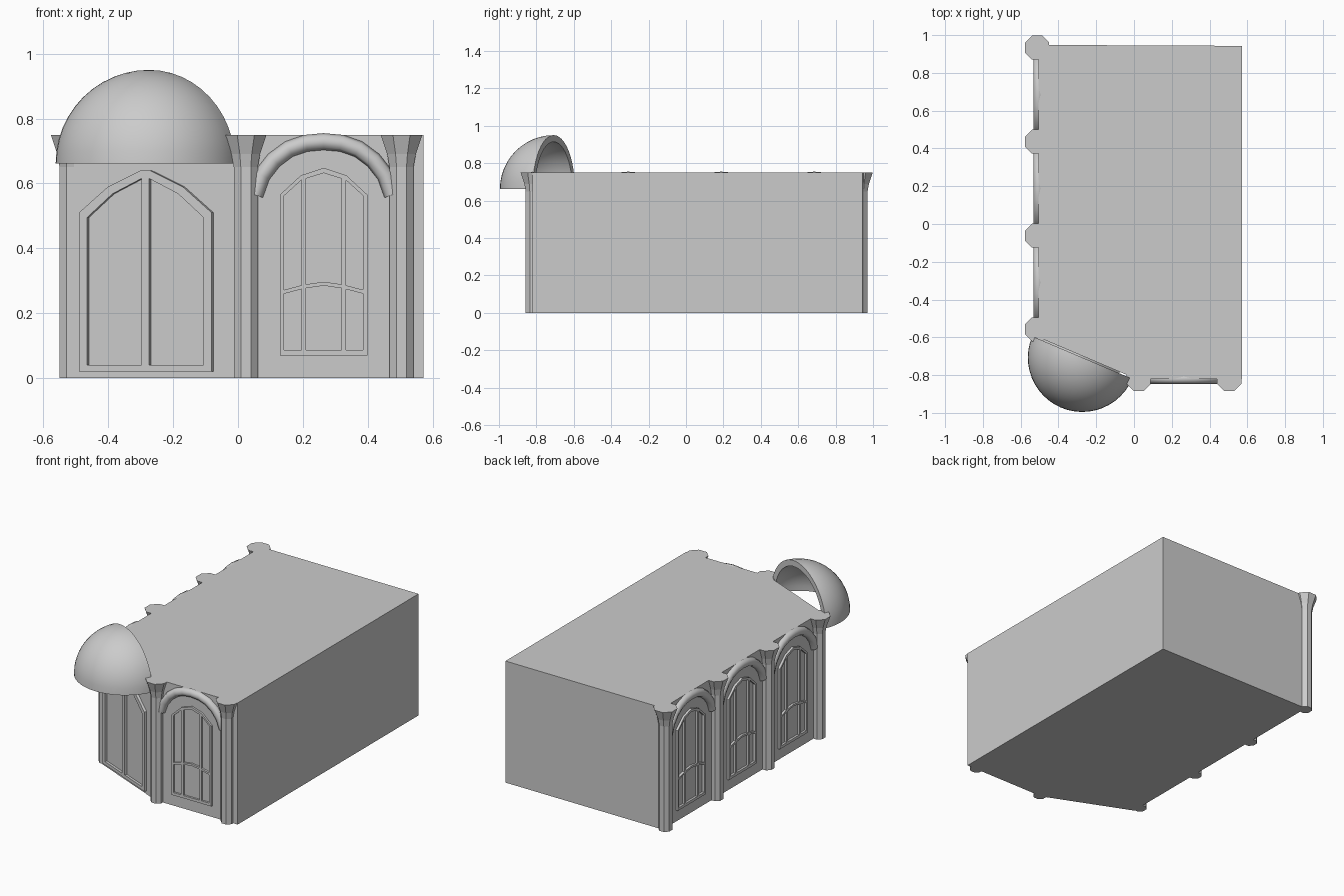
import bpy, bmesh, math
from mathutils import Matrix, Vector

if "Cube" in bpy.data.objects:
    bpy.data.objects.remove(bpy.data.objects["Cube"])

H = 0.75


def mesh_obj(name, verts, faces, smooth=None):
    me = bpy.data.meshes.new(name)
    me.from_pydata(verts, [], faces)
    bm = bmesh.new()
    bm.from_mesh(me)
    bmesh.ops.recalc_face_normals(bm, faces=bm.faces)
    bm.to_mesh(me)
    bm.free()
    ob = bpy.data.objects.new(name, me)
    bpy.context.collection.objects.link(ob)
    if smooth:
        smooth_by_angle(ob, smooth)
    return ob


def smooth_by_angle(ob, deg):
    bpy.ops.object.select_all(action='DESELECT')
    ob.select_set(True)
    bpy.context.view_layer.objects.active = ob
    bpy.ops.object.shade_smooth_by_angle(angle=math.radians(deg))


def rings_faces(rows, n, close_rows=False):
    """Quads joining consecutive closed rings of n points, with end caps."""
    f = [(r * n + i, r * n + (i + 1) % n, (r + 1) * n + (i + 1) % n, (r + 1) * n + i)
         for r in range(rows - 1) for i in range(n)]
    return f + [tuple(range(n)), tuple(range((rows - 1) * n, rows * n))]


def wall_matrix(x, y, ux, uy):
    """Local x runs along the wall, local y is up, local z points outwards."""
    u = Vector((ux, uy, 0)).normalized()
    n = Vector((u.y, -u.x, 0))
    m = Matrix((u, Vector((0, 0, 1)), n)).transposed().to_4x4()
    m.translation = (x, y, 0)
    return m


def curve_obj(name, loops, matrix, cyclic=True, extrude=0.0, bevel=0.0):
    cu = bpy.data.curves.new(name, 'CURVE')
    cu.dimensions = '2D' if cyclic else '3D'
    if cyclic:
        cu.fill_mode = 'BOTH'
        cu.extrude = extrude
    else:
        cu.fill_mode = 'FULL'
        cu.bevel_depth = bevel
        cu.bevel_resolution = 2
        cu.use_fill_caps = True
    for loop in loops:
        s = cu.splines.new('POLY')
        s.points.add(len(loop) - 1)
        for p, (a, b) in zip(s.points, loop):
            p.co = (a, b, 0, 1)
        s.use_cyclic_u = cyclic
    tmp = bpy.data.objects.new(name + "_curve", cu)
    bpy.context.collection.objects.link(tmp)
    dg = bpy.context.evaluated_depsgraph_get()
    me = bpy.data.meshes.new_from_object(tmp.evaluated_get(dg))
    bpy.data.objects.remove(tmp)
    ob = bpy.data.objects.new(name, me)
    ob.matrix_world = matrix
    bpy.context.collection.objects.link(ob)
    smooth_by_angle(ob, 30 if cyclic else 50)
    return ob


def flip(loop):
    return [(-a, b) for a, b in reversed(loop)]


# Solid building body with a cut entrance corner
plan = [(-0.505, 0.948), (-0.505, -0.6), (0.012, -0.82), (0.572, -0.82), (0.572, 0.943)]
k = len(plan)
mesh_obj("building_body", [(x, y, z) for z in (0, H) for x, y in plan], rings_faces(2, k))

# Octagonal columns with flared capitals
profile = [(0, 0.037), (0.65, 0.037), (0.69, 0.044), (H, 0.064)]
left_ys = [0.934 - 0.4975 * i for i in range(4)]
spots = [(-0.513, y) for y in left_ys] + [(0.024, -0.82), (0.504, -0.82)]
for i, (x, y) in enumerate(spots):
    verts = []
    for z, hw in profile:
        r = hw / math.cos(math.pi / 8)
        for j in range(8):
            a = math.pi / 8 + j * math.pi / 4
            verts.append((x + r * math.cos(a), y + r * math.sin(a), z))
    mesh_obj(f"column_{i + 1}", verts, rings_faces(len(profile), 8))

# Bays: arch moulding plus a raised six-pane window frame
half_arch = [(-0.212, 0.565), (-0.19, 0.625), (-0.153, 0.672), (-0.107, 0.706), (-0.055, 0.724)]
arch = half_arch + [(0, 0.729)] + flip(half_arch)
outline = [(-0.135, 0.07), (0.135, 0.07), (0.135, 0.565), (0.07, 0.625),
           (0, 0.648), (-0.07, 0.625), (-0.135, 0.565)]
top_side = [(-0.122, 0.272), (-0.069, 0.286), (-0.069, 0.61), (-0.122, 0.562)]
low_side = [(-0.122, 0.087), (-0.069, 0.087), (-0.069, 0.274), (-0.122, 0.26)]
top_mid = [(-0.055, 0.289), (0, 0.297), (0.055, 0.289), (0.055, 0.615), (0, 0.632), (-0.055, 0.615)]
low_mid = [(-0.055, 0.087), (0.055, 0.087), (0.055, 0.277), (0, 0.285), (-0.055, 0.277)]
window = [outline, top_side, flip(top_side), low_side, flip(low_side), top_mid, low_mid]

bays = [wall_matrix(0.264, -0.82, 1, 0)]
bays += [wall_matrix(-0.507, (left_ys[i] + left_ys[i + 1]) / 2, 0, -1) for i in range(3)]
for i, m in enumerate(bays):
    curve_obj(f"arch_moulding_{i + 1}", [arch], m, cyclic=False, bevel=0.026)
    curve_obj(f"window_frame_{i + 1}", window, m, extrude=0.012)

# Double entrance door frame on the cut corner
door_m = wall_matrix(-0.28, -0.696, 0.517, -0.22)
door_out = [(-0.222, 0.02), (0.222, 0.02), (0.222, 0.51), (0.125, 0.59), (0.015, 0.64),
            (-0.015, 0.64), (-0.125, 0.59), (-0.222, 0.51)]
leaf = [(-0.195, 0.04), (-0.013, 0.04), (-0.013, 0.615), (-0.11, 0.568), (-0.195, 0.495)]
curve_obj("door_frame", [door_out, leaf, flip(leaf)], door_m, extrude=0.015)

# Half-dome canopy: a thick shell profile swept half a turn
R, T, N, SWEEP = 0.288, 0.036, 12, 24
arc = [math.pi / 2 * i / N for i in range(N + 1)]
shell = [(R * math.cos(a), R * math.sin(a)) for a in arc]
shell += [((R - T) * math.cos(a), (R - T) * math.sin(a)) for a in reversed(arc)]
start = math.atan2(0.22, -0.517)
verts = []
for s in range(SWEEP + 1):
    a = start + math.pi * s / SWEEP
    verts += [(-0.274 + r * math.cos(a), -0.707 + r * math.sin(a), 0.662 + z) for r, z in shell]
canopy = mesh_obj("dome_canopy", verts, rings_faces(SWEEP + 1, len(shell)))
bm = bmesh.new()
bm.from_mesh(canopy.data)
bmesh.ops.remove_doubles(bm, verts=bm.verts, dist=1e-5)
bmesh.ops.recalc_face_normals(bm, faces=bm.faces)
bm.to_mesh(canopy.data)
bm.free()
smooth_by_angle(canopy, 40)
